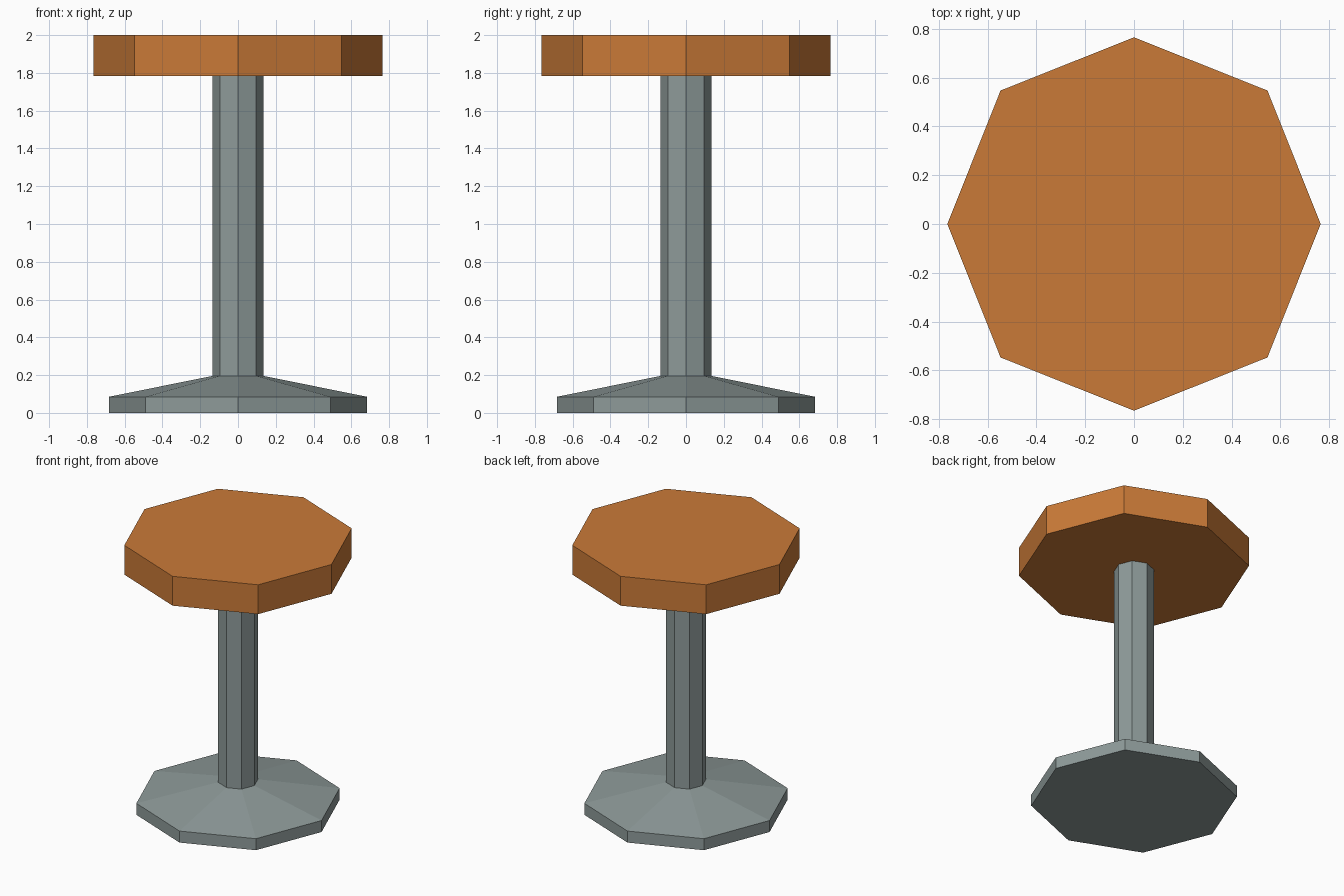
import bpy, bmesh, math

if "Cube" in bpy.data.objects:
    bpy.data.objects.remove(bpy.data.objects["Cube"])

SIDES = 8
DIAG = 0.715  # coordinate of the diagonal corners, relative to the axis corners


def material(name, rgb):
    mat = bpy.data.materials.new(name)
    mat.diffuse_color = (*rgb, 1.0)
    mat.use_nodes = True
    mat.node_tree.nodes["Principled BSDF"].inputs["Base Color"].default_value = mat.diffuse_color
    return mat


def ring(bm, r, z):
    """Eight corners, alternating between the axes and the diagonals."""
    verts = []
    for i in range(SIDES):
        a = math.tau * i / SIDES
        d = r if i % 2 == 0 else r * DIAG * math.sqrt(2)
        verts.append(bm.verts.new((d * math.cos(a), d * math.sin(a), z)))
    return verts


def lathe(name, profile, mat):
    """Closed eight-sided solid from (radius, height) points, bottom to top."""
    bm = bmesh.new()
    rings = [ring(bm, r, z) for r, z in profile]
    bm.faces.new(list(reversed(rings[0])))
    for low, high in zip(rings, rings[1:]):
        for i in range(SIDES):
            j = (i + 1) % SIDES
            bm.faces.new((low[i], low[j], high[j], high[i]))
    bm.faces.new(rings[-1])
    mesh = bpy.data.meshes.new(name)
    bm.to_mesh(mesh)
    bm.free()
    mesh.materials.append(mat)
    obj = bpy.data.objects.new(name, mesh)
    bpy.context.collection.objects.link(obj)
    return obj


orange = material("orange_seat", (0.59, 0.195, 0.039))
grey = material("grey_metal", (0.27, 0.325, 0.32))

# Foot plate with a sloped top, rising into the pole
lathe("base", [(0.684, 0), (0.684, 0.085), (0.134, 0.196)], grey)
# Pole
lathe("pole", [(0.134, 0.196), (0.134, 1.783)], grey)
# Seat
lathe("seat", [(0.765, 1.783), (0.765, 2.0)], orange)
